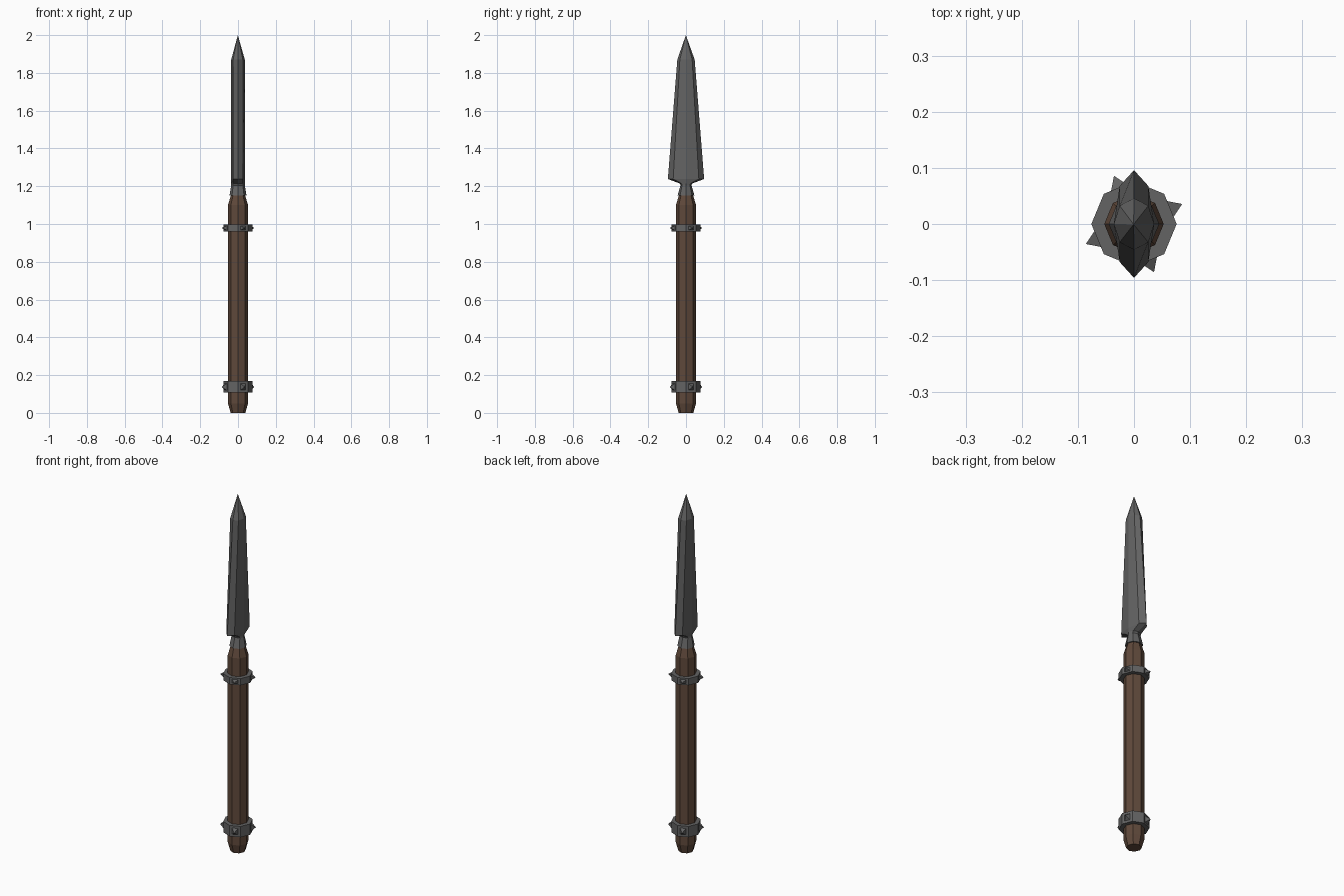
import bpy, bmesh
from math import cos, sin, pi
from mathutils import Matrix, Vector

if "Cube" in bpy.data.objects:
    bpy.data.objects.remove(bpy.data.objects["Cube"])

SIDES = 8


def material(name, color):
    mat = bpy.data.materials.new(name)
    mat.diffuse_color = (*color, 1)
    mat.use_nodes = True
    mat.node_tree.nodes["Principled BSDF"].inputs["Base Color"].default_value = mat.diffuse_color
    return mat


wood = material("wood", (0.115, 0.066, 0.043))
iron = material("dark_iron", (0.125, 0.125, 0.125))


def finish(name, bm, mat):
    bmesh.ops.recalc_face_normals(bm, faces=bm.faces)
    me = bpy.data.meshes.new(name)
    bm.to_mesh(me)
    bm.free()
    ob = bpy.data.objects.new(name, me)
    bpy.context.collection.objects.link(ob)
    me.materials.append(mat)
    return ob


def loft(bm, sections, closed=False):
    """Skin octagonal sections given as (z, x radius, y radius)."""
    rings = [[bm.verts.new((rx * cos(2 * pi * i / SIDES), ry * sin(2 * pi * i / SIDES), z))
              for i in range(SIDES)] for z, rx, ry in sections]
    pairs = list(zip(rings, rings[1:]))
    if closed:
        pairs.append((rings[-1], rings[0]))
    for a, b in pairs:
        for i in range(SIDES):
            j = (i + 1) % SIDES
            bm.faces.new((a[i], a[j], b[j], b[i]))
    if not closed:
        bm.faces.new(rings[0])
        bm.faces.new(rings[-1])


# wooden shaft with tapered ends
bm = bmesh.new()
loft(bm, [(0, .039, .039), (.05, .053, .053), (1.10, .053, .053), (1.15, .038, .038)])
finish("shaft", bm, wood)

# spear head: flared socket, wide shoulders, long blade, point
bm = bmesh.new()
loft(bm, [(1.15, .045, .045), (1.205, .036, .029), (1.215, .036, .034),
          (1.238, .036, .096), (1.87, .036, .046), (2.0, .001, .001)])
bmesh.ops.remove_doubles(bm, verts=bm.verts, dist=.0021)
finish("spear_head", bm, iron)


# metal bands, each with four pyramid studs on alternate faces
def band(name, z0, z1):
    bm = bmesh.new()
    ro, ri = .076, .051
    loft(bm, [(z0, ro, ro), (z1, ro, ro), (z1, ri, ri), (z0, ri, ri)], closed=True)
    finish(name, bm, iron)
    bm = bmesh.new()
    zc, hz, hw = (z0 + z1) / 2, (z1 - z0) * .3, .016
    for k in range(4):
        rot = Matrix.Rotation(pi / 8 + k * pi / 2, 3, 'Z')
        base = [bm.verts.new(rot @ Vector((.069, sy * hw, zc + sz * hz)))
                for sy, sz in ((-1, -1), (1, -1), (1, 1), (-1, 1))]
        tip = bm.verts.new(rot @ Vector((.093, 0, zc)))
        bm.faces.new(base)
        for i in range(4):
            bm.faces.new((base[i], base[(i + 1) % 4], tip))
    finish(name + "_studs", bm, iron)


band("lower_band", .107, .168)
band("upper_band", .960, .998)
